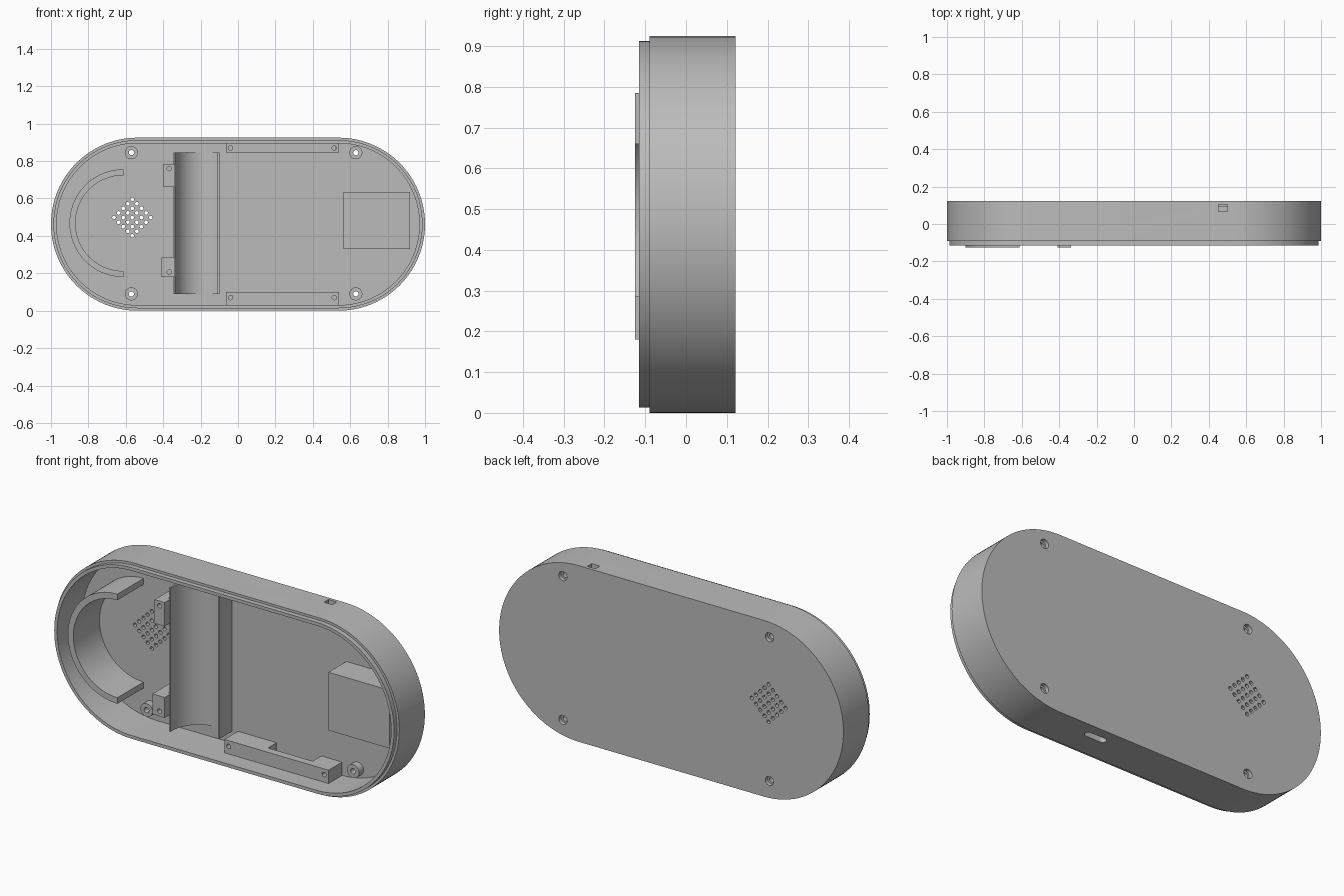
import bpy, bmesh
from math import sin, cos, pi, radians

cube = bpy.data.objects.get("Cube")
if cube:
    bpy.data.objects.remove(cube, do_unlink=True)

grey = bpy.data.materials.new("matte_grey")
grey.use_nodes = True
grey.diffuse_color = (0.5, 0.5, 0.5, 1)
grey.node_tree.nodes["Principled BSDF"].inputs["Base Color"].default_value = (0.5, 0.5, 0.5, 1)

MID = 0.4625            # middle height, also the end radius
BACK, FLOOR = 0.122, 0.092
BASE = FLOOR + 0.01     # inner parts sink slightly into the floor


def finish(name, bm):
    bmesh.ops.recalc_face_normals(bm, faces=bm.faces)
    mesh = bpy.data.meshes.new(name)
    bm.to_mesh(mesh)
    bm.free()
    mesh.materials.append(grey)
    ob = bpy.data.objects.new(name, mesh)
    bpy.context.collection.objects.link(ob)
    return ob


def loft(name, rings, close=False):
    """Skin rings of equal length; cap the first and last ring."""
    bm = bmesh.new()
    loops = [[bm.verts.new(p) for p in ring] for ring in rings]
    n = len(loops[0])
    for a, b in zip(loops, loops[1:]):
        for i in range(n):
            j = (i + 1) % n
            bm.faces.new((a[i], a[j], b[j], b[i]))
    bm.faces.new(loops[0])
    bm.faces.new(loops[-1])
    return finish(name, bm)


def prism(name, pts, a, b, axis="y"):
    """Extrude a flat outline along y (points x,z) or z (points x,y)."""
    def place(p, d):
        return (p[0], d, p[1]) if axis == "y" else (p[0], p[1], d)
    return loft(name, [[place(p, d) for p in pts] for d in (a, b)])


def arc(cx, cy, r, start, end, n):
    angles = [radians(start + (end - start) * i / n) for i in range(n + 1)]
    return [(cx + r * cos(t), cy + r * sin(t)) for t in angles]


def disc(cx, cy, r, n=24):
    return arc(cx, cy, r, 0, 360, n)[:-1]


def box(name, x0, x1, z0, z1, y0, y1):
    return prism(name, [(x0, z0), (x1, z0), (x1, z1), (x0, z1)], y0, y1)


def stadium(inset, y):
    r, c = MID - inset, 1 - MID
    pts = arc(c, MID, r, -90, 90, 56) + arc(-c, MID, r, 90, 270, 56)
    return [(x, y, z) for x, z in pts]


def cut(target, cutters):
    """Subtract helpers from a part, then remove them."""
    for c in cutters:
        c.hide_render = True
        mod = target.modifiers.new("cut", "BOOLEAN")
        mod.operation = "DIFFERENCE"
        mod.solver = "EXACT"
        mod.object = c
    deps = bpy.context.evaluated_depsgraph_get()
    mesh = bpy.data.meshes.new_from_object(target.evaluated_get(deps))
    target.modifiers.clear()
    target.data = mesh
    for c in cutters:
        bpy.data.objects.remove(c, do_unlink=True)


# Hollow shell with stepped front lip
shell = loft("shell", [stadium(0, BACK), stadium(0, -0.09), stadium(0.013, -0.09),
                       stadium(0.013, -0.115), stadium(0.03, -0.115), stadium(0.03, FLOOR)])
parts = [shell]
holes = []

# Speaker grille, a square pattern turned on its corner
for i in range(-2, 3):
    for j in range(-2, 3):
        holes.append(prism("grille_hole", disc(-0.565 + (i + j) * 0.0245,
                           0.498 + (i - j) * 0.0245, 0.01, 12), 0.05, 0.2))

# Screw bosses and their countersunk holes
for x in (-0.57, 0.63):
    for z in (0.09, 0.845):
        boss = prism("screw_boss", disc(x, z, 0.035), 0.055, BASE)
        cut(boss, [prism("bore", disc(x, z, 0.014), 0, 0.2)])
        parts.append(boss)
        holes.append(prism("bore", disc(x, z, 0.014), 0.06, 0.11))
        holes.append(prism("counterbore", disc(x, z, 0.024), 0.1, 0.2))

# Button opening on top and rounded socket slot below
holes.append(box("button_cut", 0.452, 0.5, 0.888, 1, 0.068, 0.105))
slot = arc(0.312, 0.05, 0.018, -90, 90, 10) + arc(0.228, 0.05, 0.018, 90, 270, 10)
holes.append(prism("slot_cut", slot, -0.1, 0.06, "z"))
cut(shell, holes)

# Board rails along both long sides
for name, z0, z1, hz in (("lower_rail", 0.02, 0.1, 0.07), ("upper_rail", 0.845, 0.905, 0.87)):
    rail = box(name, -0.065, 0.54, z0, z1, -0.02, BASE)
    cuts = [prism("bore", disc(x, hz, 0.012, 16), -0.1, 0.05) for x in (-0.04, 0.515)]
    if name == "lower_rail":
        cuts.append(box("notch", 0.16, 0.42, 0, 0.2, 0.02, 0.2))
    else:
        cuts.append(box("notch", 0.43, 0.52, 0.8, 1, 0.05, 0.2))
    cut(rail, cuts)
    parts.append(rail)

# Curved battery cradle with a tall and a short side wall
cradle = ([(-0.1, BASE), (-0.345, BASE), (-0.345, -0.08), (-0.336, -0.08)]
          + arc(-0.182, -0.063, 0.154, 180, 62, 32)
          + [(-0.11, -0.01), (-0.1, -0.01)])
parts.append(prism("battery_cradle", cradle, 0.09, 0.845, "z"))

# Mounting posts beside the cradle
for x0, z0, z1, hz in ((-0.41, 0.18, 0.287, 0.207), (-0.397, 0.66, 0.785, 0.76)):
    post = box("mounting_post", x0, -0.338, z0, z1, -0.125, BASE)
    cut(post, [prism("bore", disc(-0.368, hz, 0.012, 16), -0.2, -0.05)])
    parts.append(post)

# Half-ring speaker holder
ring = arc(-0.613, 0.468, 0.288, 90, 270, 48) + arc(-0.613, 0.468, 0.256, 270, 90, 48)
parts.append(prism("speaker_holder", ring, -0.125, BASE))

# Raised block at the far end
parts.append(box("end_block", 0.565, 0.92, 0.33, 0.635, -0.057, BASE))

# Smooth curves, crisp edges
bpy.ops.object.select_all(action="DESELECT")
for ob in parts:
    ob.select_set(True)
bpy.context.view_layer.objects.active = shell
bpy.ops.object.shade_smooth_by_angle(angle=radians(30))
